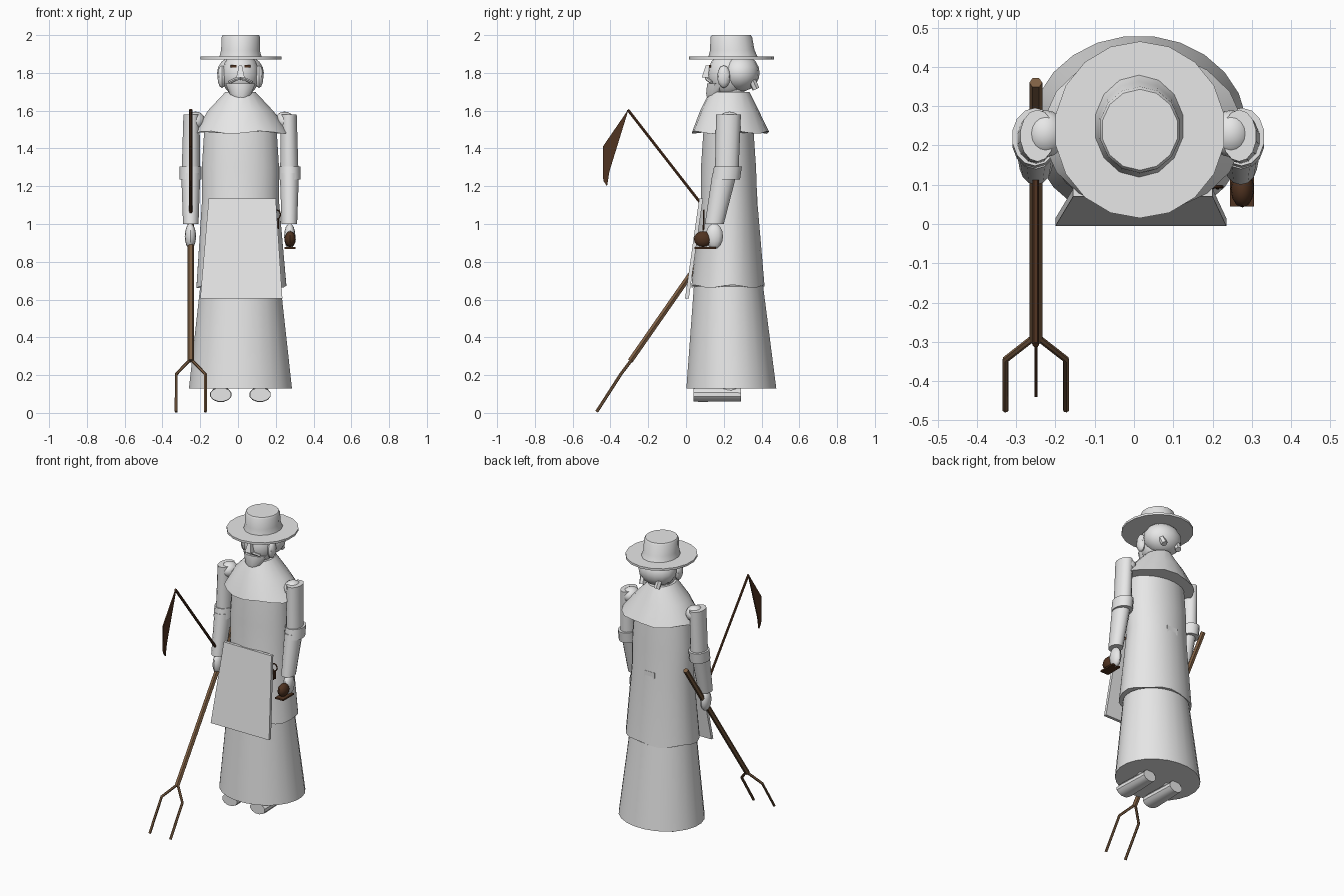
import bpy, bmesh, math
from mathutils import Vector

cube = bpy.data.objects.get("Cube")
if cube:
    bpy.data.objects.remove(cube, do_unlink=True)

CX, CY = 0.013, 0.235   # body axis


def material(name, rgb):
    m = bpy.data.materials.new(name)
    m.use_nodes = True
    m.diffuse_color = (*rgb, 1)
    m.node_tree.nodes["Principled BSDF"].inputs["Base Color"].default_value = (*rgb, 1)
    return m


WHITE = material("plain white", (0.8, 0.8, 0.8))
WOOD = material("light wood", (0.21, 0.115, 0.057))
DARK = material("dark brown", (0.08, 0.033, 0.015))


def finish(ob, mat, smooth=True):
    ob.data.materials.clear()
    ob.data.materials.append(mat)
    bpy.ops.object.select_all(action='DESELECT')
    ob.select_set(True)
    bpy.context.view_layer.objects.active = ob
    if smooth:
        bpy.ops.object.shade_smooth_by_angle(angle=math.radians(35))
    return ob


def from_bmesh(name, bm, mat, smooth=True):
    bmesh.ops.recalc_face_normals(bm, faces=bm.faces[:])
    me = bpy.data.meshes.new(name)
    bm.to_mesh(me)
    bm.free()
    ob = bpy.data.objects.new(name, me)
    bpy.context.collection.objects.link(ob)
    return finish(ob, mat, smooth)


def loft(name, rings, mat=WHITE, sides=20, wave=0.0):
    """Stack of level ellipses (x, y, z, rx, ry); wave makes the first hem uneven."""
    bm = bmesh.new()
    loops = []
    for k, (x, y, z, rx, ry) in enumerate(rings):
        loop = []
        for i in range(sides):
            a = math.tau * (i + 0.5) / sides
            dz = wave * math.sin(a * 5 + 1) if k == 0 else 0
            loop.append(bm.verts.new((x + rx * math.cos(a), y + ry * math.sin(a), z + dz)))
        loops.append(loop)
    for lo, hi in zip(loops, loops[1:]):
        for i in range(sides):
            j = (i + 1) % sides
            bm.faces.new((lo[i], lo[j], hi[j], hi[i]))
    bm.faces.new(loops[0][::-1])
    bm.faces.new(loops[-1])
    return from_bmesh(name, bm, mat)


def ball(name, loc, size, mat=WHITE, seg=16):
    bm = bmesh.new()
    bmesh.ops.create_uvsphere(bm, u_segments=seg, v_segments=seg * 2 // 3, radius=1)
    for v in bm.verts:
        v.co = Vector(loc) + Vector([c * s for c, s in zip(v.co, size)])
    return from_bmesh(name, bm, mat)


def slab(name, top, bottom, mat=WHITE):
    """Tapered box; each end is (x0, x1, y0, y1, z)."""
    bm = bmesh.new()
    for x0, x1, y0, y1, z in (top, bottom):
        for x, y in ((x0, y0), (x1, y0), (x1, y1), (x0, y1)):
            bm.verts.new((x, y, z))
    bmesh.ops.convex_hull(bm, input=bm.verts[:])
    return from_bmesh(name, bm, mat, False)


def rod(name, points, radius, mat, closed=False):
    cu = bpy.data.curves.new(name, 'CURVE')
    cu.dimensions = '3D'
    cu.bevel_depth = radius
    cu.bevel_resolution = 1
    cu.use_fill_caps = True
    sp = cu.splines.new('POLY')
    sp.points.add(len(points) - 1)
    for p, co in zip(sp.points, points):
        p.co = (*co, 1)
    sp.use_cyclic_u = closed
    ob = bpy.data.objects.new(name, cu)
    bpy.context.collection.objects.link(ob)
    bpy.ops.object.select_all(action='DESELECT')
    ob.select_set(True)
    bpy.context.view_layer.objects.active = ob
    bpy.ops.object.convert(target='MESH')
    return finish(bpy.context.object, mat)


# Clothes: skirt, coat, shoulder cape
loft("skirt", [(CX, 0.24, 0.13, 0.275, 0.24), (CX, 0.225, 0.67, 0.215, 0.185)], sides=24)
loft("coat", [(CX + 0.005, 0.222, 0.67, 0.24, 0.195), (CX, 0.228, 1.13, 0.205, 0.15),
              (CX, 0.225, 1.3, 0.206, 0.147), (CX, 0.225, 1.55, 0.19, 0.13)], sides=24, wave=0.008)
loft("shoulder_cape", [(CX + 0.01, CY, 1.485, 0.255, 0.205), (CX, 0.23, 1.6, 0.175, 0.155),
                       (CX, 0.23, 1.7, 0.08, 0.105)], sides=18, wave=0.008)

# Apron with its knot at the back
slab("apron", (-0.155, 0.2, 0.07, 0.09, 1.135), (-0.2, 0.235, -0.005, 0.015, 0.605))
slab("apron_knot", (-0.03, 0.05, 0.36, 0.378, 1.145), (-0.03, 0.05, 0.36, 0.378, 1.1))

# Head, hair, beard and face
loft("neck", [(CX, 0.235, 1.64, 0.07, 0.08), (CX, 0.235, 1.76, 0.06, 0.07)], sides=14)
ball("head", (CX, 0.22, 1.79), (0.1, 0.105, 0.12))
ball("hair", (CX, 0.285, 1.8), (0.124, 0.105, 0.1))
loft("beard", [(CX, 0.135, 1.65, 0.025, 0.02), (CX, 0.15, 1.69, 0.06, 0.045),
               (CX, 0.17, 1.745, 0.082, 0.06)], sides=12)
slab("nose", (CX - 0.008, CX + 0.008, 0.105, 0.14, 1.84), (CX - 0.022, CX + 0.022, 0.083, 0.14, 1.775))
for side, s in (("left", 1), ("right", -1)):
    x = CX + s * 0.037
    slab(side + "_eye", (x - 0.015, x + 0.015, 0.123, 0.132, 1.842),
         (x - 0.015, x + 0.015, 0.123, 0.132, 1.828), DARK)
    rod(side + "_moustache", [(CX, 0.108, 1.772), (CX + s * 0.03, 0.115, 1.765),
                              (CX + s * 0.058, 0.135, 1.75)], 0.009, WHITE)
    ball(side + "_side_hair", (CX + s * 0.098, 0.2, 1.78), (0.025, 0.035, 0.06), seg=10)
    rod(side + "_hair_tip", [(CX + s * 0.06, 0.35, 1.76), (CX + s * 0.055, 0.37, 1.715)], 0.02, WHITE)

# Hat
loft("hat_brim", [(CX + 0.002, 0.24, 1.872, 0.218, 0.225), (CX + 0.002, 0.24, 1.886, 0.218, 0.225)], sides=18)
loft("hat_crown", [(CX, 0.25, 1.88, 0.116, 0.132), (CX, 0.245, 1.92, 0.105, 0.118),
                   (CX + 0.002, 0.24, 1.99, 0.104, 0.11), (CX + 0.002, 0.24, 2.0, 0.098, 0.103)], sides=14)

# Arms, hands and shoes
for side, x, out in (("right", -0.25, -1), ("left", 0.272, 1)):
    ball(side + "_shoulder", (x - out * 0.025, 0.23, 1.545), (0.052, 0.06, 0.05))
    loft(side + "_upper_sleeve", [(x, 0.215, 1.25, 0.05, 0.062), (x - out * 0.004, 0.225, 1.58, 0.044, 0.066)],
         sides=14)
    loft(side + "_forearm_sleeve", [(x, 0.15, 1.0, 0.042, 0.05), (x, 0.205, 1.27, 0.052, 0.065)], sides=14)
    loft(side + "_sleeve_band", [(x + out * 0.002, 0.212, 1.235, 0.059, 0.074),
                                 (x + out * 0.002, 0.222, 1.305, 0.059, 0.074)], sides=14)
    ball(side + "_hand", (x + out * 0.002, 0.15, 0.935), (0.03, 0.046, 0.068), seg=12)
    fx = CX + out * 0.104
    shoe = loft(side + "_shoe", [(0, 0, 0, 0.056, 0.037), (0, 0, 0.03, 0.058, 0.04),
                                 (0, 0, 0.25, 0.048, 0.037)], sides=12)
    shoe.rotation_euler.x = -math.pi / 2
    shoe.location = (fx, 0.04, 0.097)
    loft(side + "_ankle", [(fx, 0.23, 0.1, 0.04, 0.045), (fx, 0.23, 0.25, 0.04, 0.045)], sides=12)

# Hay fork held in the right hand
HX = -0.25
rod("fork_shaft", [(HX, 0.36, 1.215), (HX, -0.295, 0.275)], 0.0165, WOOD)
for side, s in (("left", 1), ("right", -1)):
    x = HX + s * 0.077
    rod(side + "_fork_tine", [(HX, -0.285, 0.285), (x, -0.345, 0.205), (x, -0.473, 0.006)], 0.0085, WOOD)

# Scythe: thin handle and hanging blade
rod("scythe_handle", [(HX, 0.14, 1.03), (HX, -0.308, 1.605)], 0.0085, DARK)
bm = bmesh.new()
outline = [(-0.303, 1.61), (-0.44, 1.41), (-0.438, 1.23), (-0.418, 1.2), (-0.405, 1.28)]
face = bm.faces.new([bm.verts.new((HX - 0.004, y, z)) for y, z in outline])
side_faces = bmesh.ops.extrude_face_region(bm, geom=[face])
for v in side_faces["geom"]:
    if isinstance(v, bmesh.types.BMVert):
        v.co.x += 0.008
bm.faces.new([v for v in face.verts][::-1]) if not face.is_valid else None
from_bmesh("scythe_blade", bm, DARK, False)

# Jug and saucer in the left hand
ball("jug", (0.276, 0.09, 0.92), (0.03, 0.048, 0.042), DARK, 12)
slab("saucer", (0.245, 0.305, 0.045, 0.16, 0.878), (0.245, 0.305, 0.045, 0.16, 0.868), DARK)

# Key ring at the hip
ring = [(0.205 + 0.02 * math.cos(a), 0.095, 1.05 + 0.024 * math.sin(a))
        for a in (math.tau * i / 12 for i in range(12))]
rod("key_ring", ring, 0.004, DARK, closed=True)
for i, x in enumerate((0.2, 0.213)):
    rod("key_%d" % (i + 1), [(x, 0.095, 1.03), (x, 0.092, 0.965 + 0.01 * i)], 0.005, DARK)
